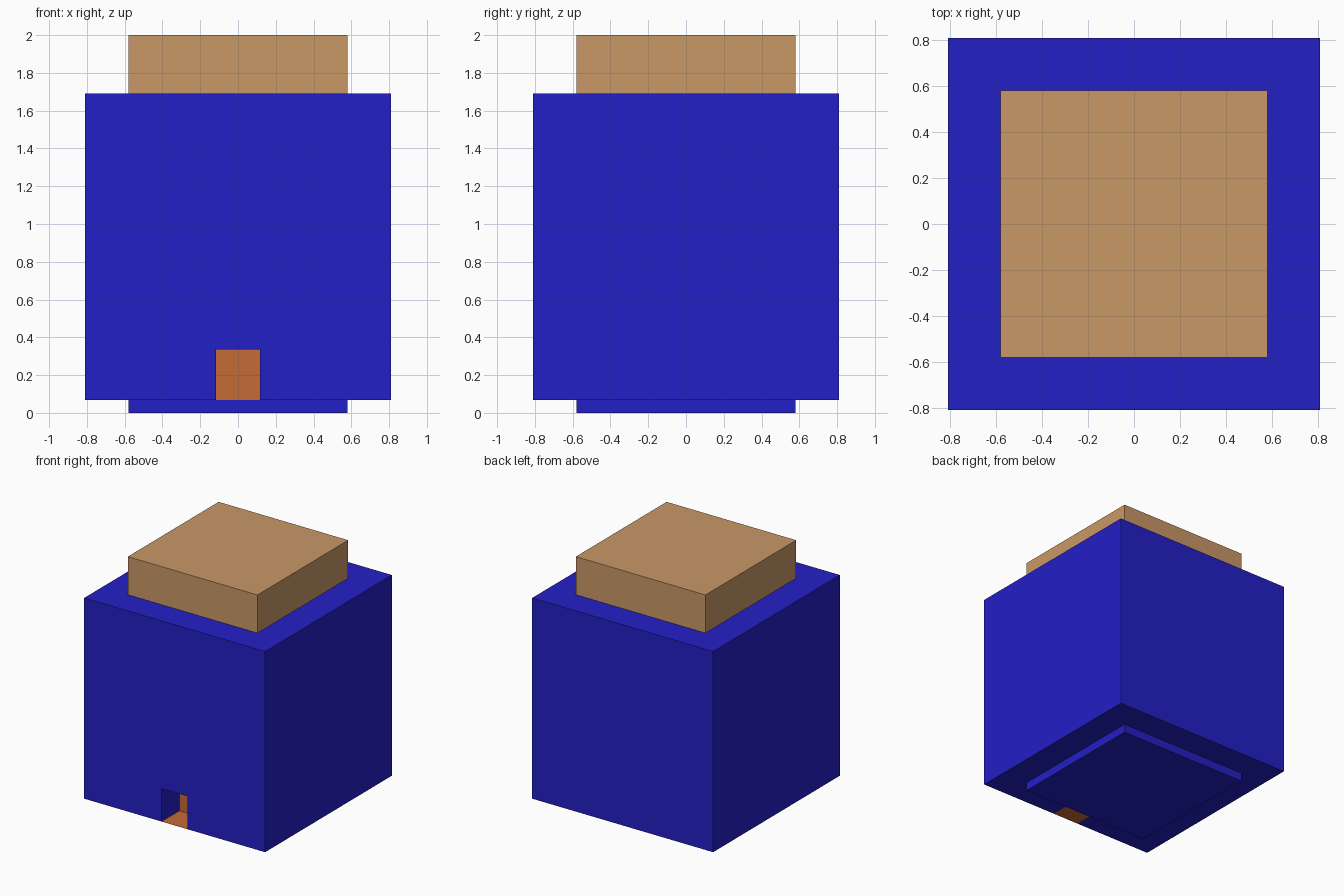
import bpy, bmesh

if "Cube" in bpy.data.objects:
    bpy.data.objects.remove(bpy.data.objects["Cube"])


def material(name, rgb):
    m = bpy.data.materials.new(name)
    m.diffuse_color = (*rgb, 1)
    m.use_nodes = True
    m.node_tree.nodes["Principled BSDF"].inputs["Base Color"].default_value = m.diffuse_color
    return m


blue = material("blue", (0.017, 0.014, 0.57))
tan = material("tan", (0.584, 0.314, 0.136))
orange = material("orange", (0.56, 0.147, 0.036))


def add_object(name, bm, mat):
    mesh = bpy.data.meshes.new(name)
    bm.to_mesh(mesh)
    bm.free()
    obj = bpy.data.objects.new(name, mesh)
    bpy.context.collection.objects.link(obj)
    if mat:
        mesh.materials.append(mat)
    return obj


def box(name, x, y, z, mat=None):
    bm = bmesh.new()
    bmesh.ops.create_cube(bm, size=1)
    for v in bm.verts:
        v.co = [r[int(c > 0)] for r, c in zip((x, y, z), v.co)]
    return add_object(name, bm, mat)


OUT, IN, NOTCH = 0.81, 0.58, 0.117
Z0, Z1, NOTCH_TOP = 0.068, 1.692, 0.335

# Large body with a small doorway recess in the front
body = box("body", (-OUT, OUT), (-OUT, OUT), (Z0, Z1), blue)
cutter = box("recess_cutter", (-NOTCH, NOTCH), (-1, -IN), (-0.1, NOTCH_TOP), blue)
cutter.hide_render = True
cutter.hide_set(True)
cut = body.modifiers.new("recess", 'BOOLEAN')
cut.operation = 'DIFFERENCE'
cut.solver = 'EXACT'
cut.object = cutter

# Foot below and block above
box("foot", (-IN, IN), (-IN, IN), (0, Z0), blue)
box("top_block", (-IN, IN), (-IN, IN), (Z1, 2), tan)

# Orange floor and back wall lining the recess
bm = bmesh.new()
profile = [(-OUT, Z0), (-IN - 0.002, Z0), (-IN - 0.002, NOTCH_TOP)]
rows = [[bm.verts.new((x, y, z)) for x in (-NOTCH, NOTCH)] for y, z in profile]
for a, b in zip(rows, rows[1:]):
    bm.faces.new((a[0], a[1], b[1], b[0]))
add_object("recess_lining", bm, orange)
